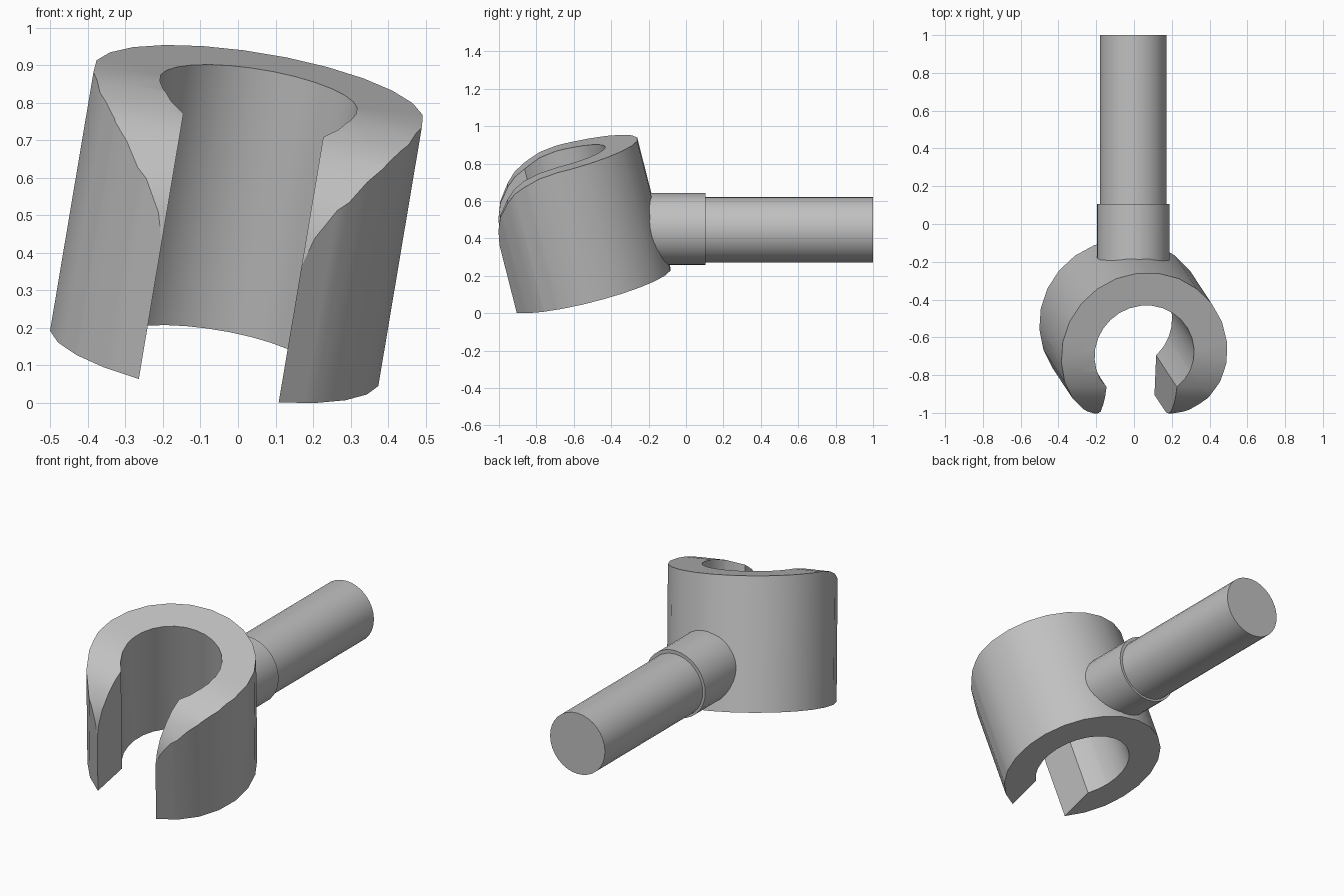
import bpy, bmesh, math
from mathutils import Matrix, Vector

cube = bpy.data.objects.get("Cube")
if cube:
    bpy.data.objects.remove(cube, do_unlink=True)

# Single plain grey
GREY = (0.53, 0.53, 0.53, 1.0)
grey = bpy.data.materials.new("plain grey")
grey.use_nodes = True
grey.diffuse_color = GREY
grey.node_tree.nodes["Principled BSDF"].inputs["Base Color"].default_value = GREY


def finish(bm, name):
    bmesh.ops.recalc_face_normals(bm, faces=bm.faces)
    mesh = bpy.data.meshes.new(name)
    bm.to_mesh(mesh)
    bm.free()
    mesh.materials.append(grey)
    obj = bpy.data.objects.new(name, mesh)
    bpy.context.collection.objects.link(obj)
    bpy.ops.object.select_all(action='DESELECT')
    obj.select_set(True)
    bpy.context.view_layer.objects.active = obj
    bpy.ops.object.shade_smooth_by_angle(angle=math.radians(25))
    return obj


def rod(name, radius, y0, y1, x, z, sides=32):
    """Cylinder lying along y."""
    bm = bmesh.new()
    place = Matrix.Translation((x, (y0 + y1) / 2, z)) @ Matrix.Rotation(math.pi / 2, 4, 'X')
    bmesh.ops.create_cone(bm, cap_ends=True, segments=sides, radius1=radius,
                          radius2=radius, depth=y1 - y0, matrix=place)
    return finish(bm, name)


# Slotted clamp ring, in its own frame: slot towards -y, top at z = 0
OUTER, INNER, HALF_SLOT, LENGTH, STEPS = 0.446, 0.267, 0.189, 0.726, 21
# Rounded-off top of the jaws: (y, height)
ROUNDING = [(0.0, 0.0), (-0.1, -0.011), (-0.19, -0.041), (-0.25, -0.07), (-0.30, -0.114),
            (-0.36, -0.19), (-0.39, -0.269), (-0.41, -0.38)]


def top_height(y):
    for (ya, za), (yb, zb) in zip(ROUNDING, ROUNDING[1:]):
        if yb <= y <= ya:
            return za + (zb - za) * (y - ya) / (yb - ya)
    return 0.0


def arc(bm, radius, z):
    start = math.asin(HALF_SLOT / radius)
    verts = []
    for i in range(STEPS + 1):
        a = start + (2 * math.pi - 2 * start) * i / STEPS - math.pi / 2
        verts.append(bm.verts.new((radius * math.cos(a), radius * math.sin(a), z)))
    return verts


bm = bmesh.new()
loops = [arc(bm, OUTER, 0), arc(bm, INNER, 0), arc(bm, INNER, -LENGTH), arc(bm, OUTER, -LENGTH)]
for p, q in zip(loops, loops[1:] + loops[:1]):
    for i in range(STEPS):
        bm.faces.new((p[i], p[i + 1], q[i + 1], q[i]))
for end in (0, -1):
    bm.faces.new([loop[end] for loop in loops])

# Slice across the jaws, then lower the top rim along the rounding
for y, _ in ROUNDING[:-1]:
    bmesh.ops.bisect_plane(bm, geom=bm.verts[:] + bm.edges[:] + bm.faces[:], dist=0.0001,
                           plane_co=(0, y, 0), plane_no=(0, 1, 0))
for v in bm.verts:
    if v.co.z > -0.001:
        v.co.z = top_height(v.co.y)

# Tilt the ring and set it in place
axis = Vector((0.168, -0.255, 1)).normalized()
across = Vector((1, 0, -0.168)).normalized()
back = axis.cross(across)
frame = Matrix((across, back, axis)).transposed().to_4x4()
bm.transform(Matrix.Translation((0.055, -0.69, 0.824)) @ frame)
finish(bm, "clamp_ring")

# Collar and shaft behind the ring
rod("collar", 0.192, -0.25, 0.105, -0.005, 0.45)
rod("shaft", 0.176, -0.1, 1.0, -0.005, 0.446)
